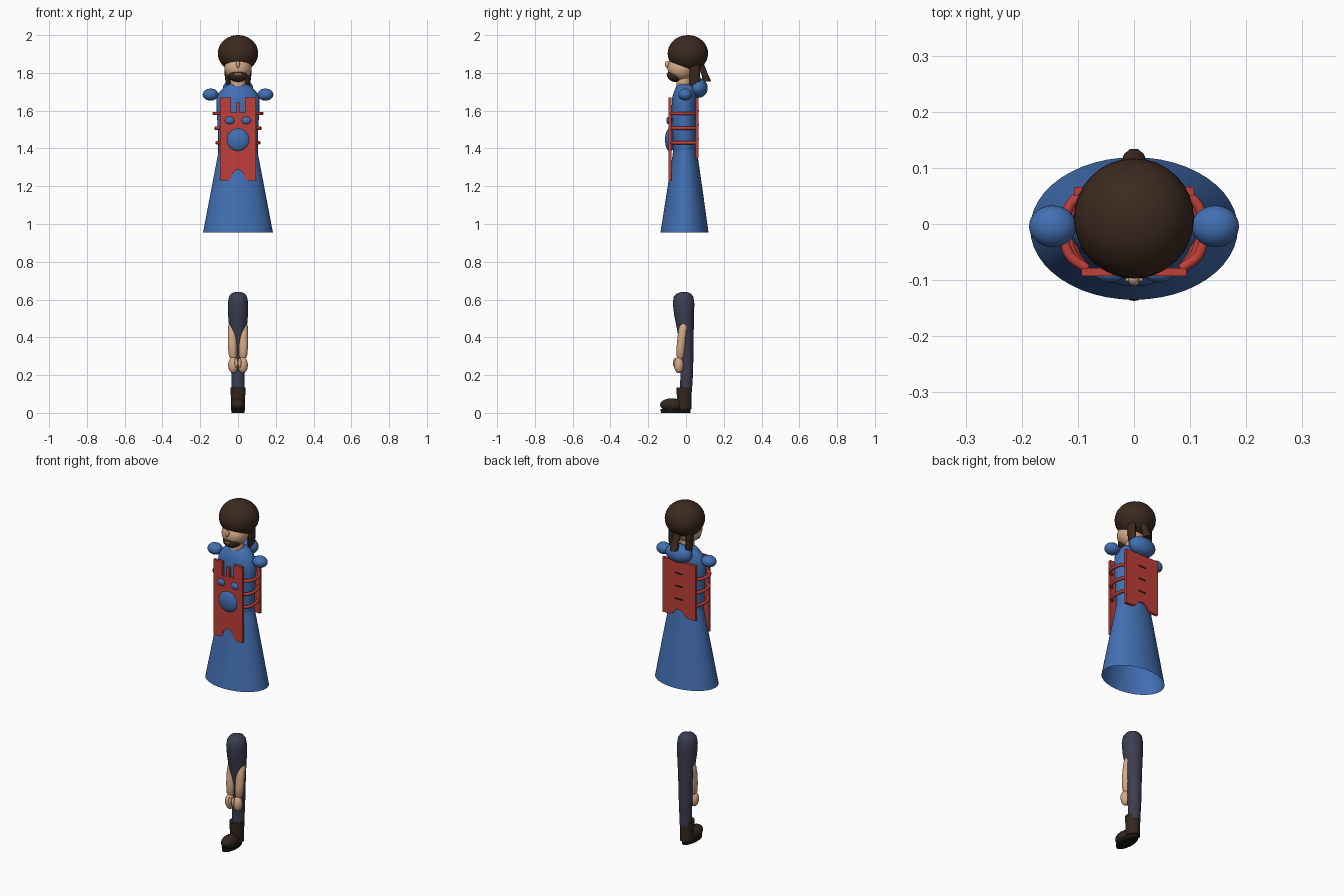
import bpy, bmesh, math
from mathutils import Vector

if "Cube" in bpy.data.objects:
    bpy.data.objects.remove(bpy.data.objects["Cube"])

def mat(name, c):
    m = bpy.data.materials.new(name)
    m.diffuse_color = (*c, 1)
    m.use_nodes = True
    m.node_tree.nodes["Principled BSDF"].inputs["Base Color"].default_value = m.diffuse_color
    return m

BLUE = mat("blue_cloth", (0.055, 0.16, 0.45))
RED = mat("red_armour", (0.52, 0.05, 0.04))
HAIR = mat("brown_hair", (0.045, 0.023, 0.014))
SKIN = mat("skin", (0.68, 0.40, 0.25))
TROUSER = mat("dark_cloth", (0.045, 0.048, 0.08))
LEATHER = mat("leather", (0.035, 0.02, 0.013))
BLACK = mat("black_rubber", (0.008, 0.007, 0.006))

def finish(bm, name, m, smooth=True):
    bmesh.ops.recalc_face_normals(bm, faces=bm.faces)
    me = bpy.data.meshes.new(name)
    bm.to_mesh(me)
    bm.free()
    ob = bpy.data.objects.new(name, me)
    bpy.context.collection.objects.link(ob)
    me.materials.append(m)
    if smooth:
        bpy.ops.object.select_all(action='DESELECT')
        ob.select_set(True)
        bpy.context.view_layer.objects.active = ob
        bpy.ops.object.shade_smooth_by_angle(angle=math.radians(40))
    return ob

def ball(name, loc, r, m, rot=0):
    bm = bmesh.new()
    bmesh.ops.create_uvsphere(bm, u_segments=32, v_segments=20, radius=1)
    bmesh.ops.scale(bm, vec=r, verts=bm.verts)
    ob = finish(bm, name, m)
    ob.location = loc
    ob.rotation_euler.x = rot
    return ob

def loft(name, rings, m, n=40, caps=True):
    """Elliptical rings (centre x, y, z, radius x, radius y) joined in order."""
    bm = bmesh.new()
    loops = [[bm.verts.new((x + rx * math.cos(2 * math.pi * i / n),
                            y + ry * math.sin(2 * math.pi * i / n), z)) for i in range(n)]
             for x, y, z, rx, ry in rings]
    for a, b in zip(loops, loops[1:]):
        for i in range(n):
            j = (i + 1) % n
            bm.faces.new((a[i], a[j], b[j], b[i]))
    if caps:
        bm.faces.new(loops[0])
        bm.faces.new(loops[-1])
    return finish(bm, name, m)

def plate(name, half, y0, y1, m):
    """Symmetric plate: right-hand outline in x, z, mirrored, then extruded in y."""
    pts = half + [(-x, z) for x, z in reversed(half) if x > 0]
    bm = bmesh.new()
    f = bm.faces.new([bm.verts.new((x, y0, z)) for x, z in pts])
    ext = bmesh.ops.extrude_face_region(bm, geom=[f])
    moved = [v for v in ext['geom'] if isinstance(v, bmesh.types.BMVert)]
    bmesh.ops.translate(bm, vec=(0, y1 - y0, 0), verts=moved)
    return finish(bm, name, m, False)

def box(name, loc, size, m):
    bm = bmesh.new()
    bmesh.ops.create_cube(bm, size=1)
    bmesh.ops.scale(bm, vec=size, verts=bm.verts)
    ob = finish(bm, name, m, False)
    ob.location = loc
    return ob

def tube(name, pts, r, m):
    cu = bpy.data.curves.new(name, 'CURVE')
    cu.dimensions = '3D'
    cu.bevel_depth = r
    cu.bevel_resolution = 3
    cu.use_fill_caps = True
    sp = cu.splines.new('BEZIER')
    sp.bezier_points.add(len(pts) - 1)
    for p, co in zip(sp.bezier_points, pts):
        p.co = co
        p.handle_left_type = p.handle_right_type = 'AUTO'
    cu.materials.append(m)
    ob = bpy.data.objects.new(name, cu)
    bpy.context.collection.objects.link(ob)
    return ob

# robe: flared open skirt and rounded torso
loft("skirt", [(0, -.008, .955, .185, .127), (0, -.006, 1.18, .142, .094),
               (0, -.005, 1.38, .104, .064), (0, -.005, 1.45, .09, .055)], BLUE, 48, False)
loft("torso", [(0, -.005, 1.34, .095, .055), (0, -.007, 1.40, .103, .065), (0, -.008, 1.5, .106, .068),
               (0, -.008, 1.62, .115, .068), (0, -.007, 1.67, .112, .066), (0, -.004, 1.70, .097, .06),
               (0, 0, 1.725, .075, .053), (0, 0, 1.742, .045, .04)], BLUE)
ball("hood", (0, .065, 1.72), (.08, .05, .052), BLUE)

# front plate with shoulder straps, small post and arched hem
plate("front_plate", [(0, 1.645), (.008, 1.645), (.008, 1.59), (.037, 1.59), (.037, 1.67), (.094, 1.67),
                      (.094, 1.23), (.05, 1.23), (.04, 1.24), (.03, 1.265), (.015, 1.283), (0, 1.288)],
      -.093, -.078, RED)
# back plate with arched hem
plate("back_plate", [(0, 1.67), (.107, 1.67), (.107, 1.35), (.055, 1.35), (.04, 1.36),
                     (.028, 1.377), (.012, 1.387), (0, 1.388)], .05, .066, RED)
for k, z in enumerate((1.60, 1.525, 1.45)):
    box(f"back_slot_{k}", (0, .067, z), (.045, .006, .007), LEATHER)

# blue domes on the front plate
ball("large_dome", (0, -.085, 1.446), (.062, .026, .062), BLUE)

for s, side in ((1, "left"), (-1, "right")):
    ball(f"{side}_small_dome", (s * .044, -.088, 1.548), (.026, .016, .021), BLUE)
    ball(f"{side}_shoulder", (s * .145, -.004, 1.685), (.042, .037, .032), BLUE)
    # straps tying the plates together
    for k, (z, w) in enumerate(((1.585, .118), (1.507, .111), (1.43, .106))):
        tube(f"{side}_strap_{k}", [(s * .085, -.08, z), (s * w, -.05, z),
                                   (s * w, .025, z), (s * .095, .055, z)], .009, RED)
    # hanging hair locks
    loft(f"{side}_lock", [(s * .05, .05, 1.725, .012, .03), (s * .054, .047, 1.78, .016, .028),
                          (s * .055, .043, 1.86, .018, .03)], HAIR, 8)
    # forearm, hand and thumb
    loft(f"{side}_forearm", [(s * .026, -.03, .285, .012, .012), (s * .027, -.03, .30, .021, .02),
                             (s * .029, -.027, .35, .024, .023), (s * .03, -.02, .41, .024, .024),
                             (s * .03, -.012, .46, .022, .022), (s * .03, -.008, .49, .01, .01)], SKIN, 24)
    ball(f"{side}_hand", (s * .026, -.038, .253), (.026, .025, .043), SKIN)
    ball(f"{side}_thumb", (s * .009, -.058, .265), (.009, .011, .026), SKIN)

# head
loft("neck", [(0, -.01, 1.70, .042, .04), (0, -.012, 1.80, .038, .036)], SKIN, 24)
ball("face", (0, -.025, 1.825), (.072, .073, .067), SKIN)
ball("hair", (0, .01, 1.903), (.107, .107, .097), HAIR)
ball("nose", (0, -.098, 1.845), (.01, .013, .019), SKIN)
ball("beard", (0, -.055, 1.788), (.05, .045, .036), HAIR)
box("mouth", (0, -.098, 1.795), (.03, .008, .006), SKIN)
tail = loft("ponytail", [(0, .11, 1.755, .022, .025), (0, .10, 1.79, .024, .018), (0, .075, 1.85, .02, .02)], HAIR, 10)

# trouser leg, wide at the top and tapering to the boot
loft("trouser_leg", [(0, -.01, .64, .015, .015), (0, -.012, .632, .036, .038), (0, -.013, .615, .048, .052),
                     (0, -.013, .58, .054, .057), (0, -.01, .52, .053, .053), (0, -.003, .44, .046, .044),
                     (0, .005, .34, .039, .034), (0, .004, .22, .036, .034), (0, 0, .11, .033, .031)], TROUSER, 32)
# boot
loft("boot_shaft", [(0, -.008, .02, .036, .038), (0, -.01, .06, .036, .038), (0, -.01, .135, .041, .04)], LEATHER, 24)
ball("boot_toe", (0, -.075, .043), (.038, .062, .034), LEATHER)
loft("boot_sole", [(0, -.055, 0, .034, .078), (0, -.055, .02, .037, .08)], BLACK, 28)
